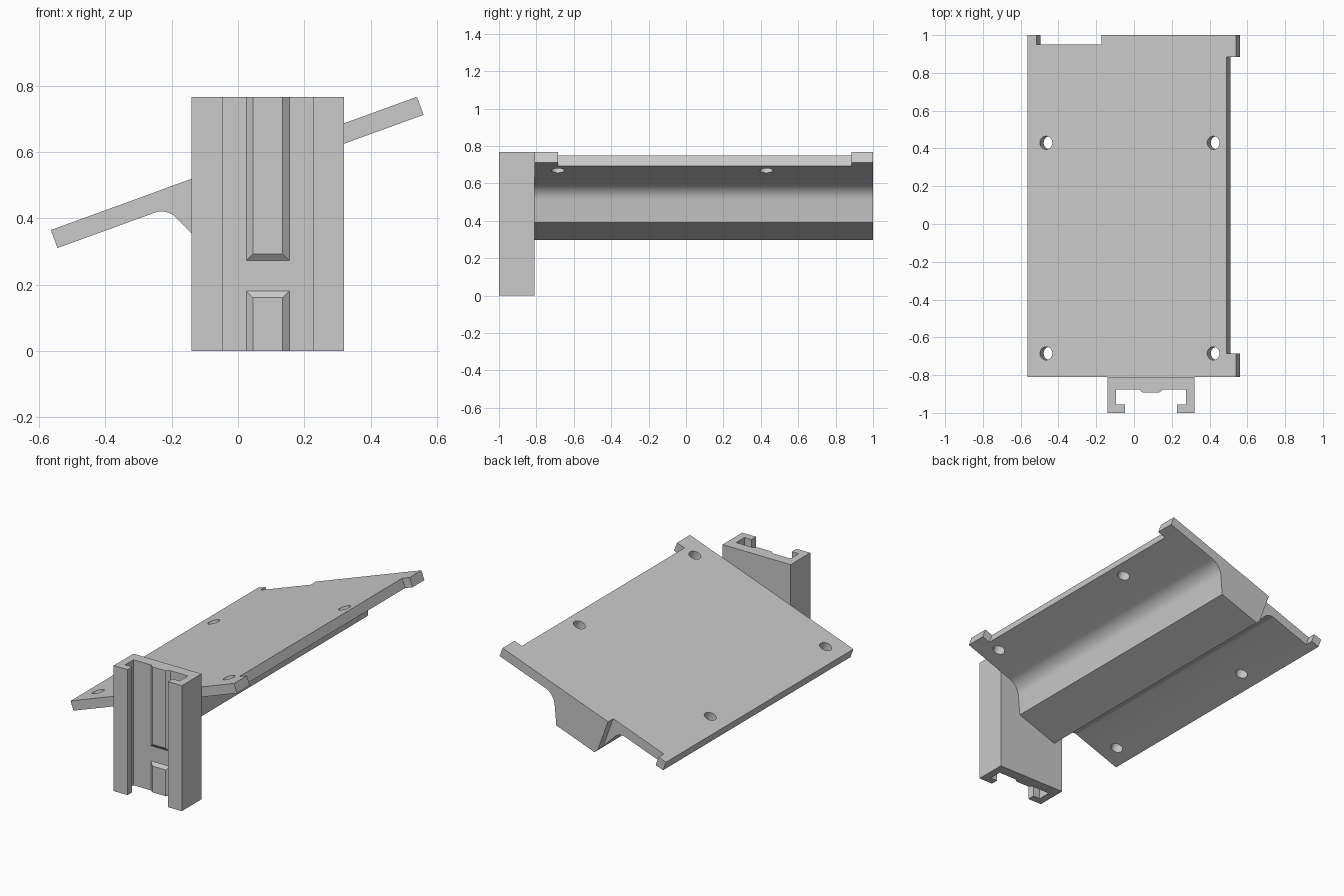
import bpy, bmesh, math
from mathutils import Vector, Matrix

if "Cube" in bpy.data.objects:
    bpy.data.objects.remove(bpy.data.objects["Cube"])

grey = bpy.data.materials.new("plain grey")
grey.use_nodes = True
COLOUR = (0.59, 0.59, 0.59, 1)
grey.diffuse_color = COLOUR
grey.node_tree.nodes["Principled BSDF"].inputs["Base Color"].default_value = COLOUR

TILT = Matrix.Rotation(math.radians(-20), 4, 'Y')


def finish(name, bm, matrix=None):
    bmesh.ops.recalc_face_normals(bm, faces=bm.faces)
    if matrix:
        bm.transform(matrix)
    mesh = bpy.data.meshes.new(name)
    bm.to_mesh(mesh)
    bm.free()
    mesh.materials.append(grey)
    obj = bpy.data.objects.new(name, mesh)
    bpy.context.collection.objects.link(obj)
    return obj


def loft(name, first, last, matrix=None):
    """Closed solid between two matching outlines of 3D corners."""
    bm = bmesh.new()
    a, b = ([bm.verts.new(p) for p in ring] for ring in (first, last))
    bm.faces.new(a)
    bm.faces.new(b)
    for i in range(len(a)):
        j = (i + 1) % len(a)
        bm.faces.new((a[i], a[j], b[j], b[i]))
    return finish(name, bm, matrix)


def prism(name, corners, move, matrix=None):
    return loft(name, corners, [Vector(c) + Vector(move) for c in corners], matrix)


def box(name, x, y, z, matrix=None):
    outline = [(x[0], y[0], z[0]), (x[1], y[0], z[0]), (x[1], y[1], z[0]), (x[0], y[1], z[0])]
    return prism(name, outline, (0, 0, z[1] - z[0]), matrix)


def fillet(before, corner, after, radius, steps=10):
    """Arc points that round a corner of an outline."""
    c = Vector(corner)
    a, b = (Vector(before) - c).normalized(), (Vector(after) - c).normalized()
    half = a.angle(b) / 2
    centre = c + (a + b).normalized() * radius / math.sin(half)
    start = c + a * radius / math.tan(half) - centre
    end = c + b * radius / math.tan(half) - centre
    return [tuple(centre + start.lerp(end, i / steps).normalized() * radius)
            for i in range(steps + 1)]


def cut(target, cutter):
    mod = target.modifiers.new("cut", 'BOOLEAN')
    mod.operation = 'DIFFERENCE'
    mod.solver = 'EXACT'
    mod.object = cutter
    cutter.hide_render = True
    bpy.context.view_layer.update()
    bpy.context.view_layer.objects.active = target
    bpy.ops.object.modifier_apply(modifier=mod.name)
    bpy.data.objects.remove(cutter)


# Tilted deck with the tapered rib beneath, drawn in the deck's own frame
LEFT, RIGHT, TOP, UNDER, RIB = -0.406, 0.77, 0.536, 0.478, 0.307
FRONT, BACK = -0.81, 1.0
outline = [(LEFT, TOP), (LEFT, UNDER)]
outline += fillet((LEFT, UNDER), (-0.055, UNDER), (0.025, RIB), 0.06)
outline += [(0.025, RIB), (0.30, RIB)]
outline += fillet((0.30, RIB), (0.38, UNDER), (RIGHT, UNDER), 0.1)
outline += [(RIGHT, UNDER), (RIGHT, TOP)]
deck = prism("deck_with_rib", [(u, FRONT, v) for u, v in outline], (0, BACK - FRONT, 0), TILT)

# Recess along the high edge and notch in the back edge
cut(deck, box("edge_cutter", (0.717, 0.9), (-0.685, 0.885), (0.4, 0.6), TILT))
cut(deck, box("notch_cutter", (-0.353, 0.011), (0.95, 1.1), (0.2, 0.6), TILT))

# Four mounting holes square to the deck
for u in (-0.30, 0.642):
    for y in (-0.685, 0.43):
        bm = bmesh.new()
        bmesh.ops.create_cone(bm, cap_ends=True, segments=32, radius1=0.035, radius2=0.035,
                              depth=0.2, matrix=Matrix.Translation((u, y, 0.507)))
        cut(deck, finish("hole_cutter", bm, TILT))

bpy.ops.object.select_all(action='DESELECT')
deck.select_set(True)
bpy.context.view_layer.objects.active = deck
bpy.ops.object.shade_smooth_by_angle(angle=math.radians(20))

# Upright clip with a C-shaped section
HEIGHT, MID = 0.767, 0.09
half = [(0.23, FRONT), (0.23, -1.0), (0.137, -1.0), (0.137, -0.955), (0.184, -0.955), (0.184, -0.875)]
section = [(MID + x, y) for x, y in half] + [(MID - x, y) for x, y in reversed(half)]
prism("clip_channel", [(x, y, 0) for x, y in section], (0, 0, HEIGHT))


# Bevelled ridges on the clip's inner face
def ridge(name, end, tip):
    crest_tip = tip + math.copysign(0.021, end - tip)
    rings = [[(MID - w, y, end), (MID + w, y, end), (MID + w, y, z), (MID - w, y, z)]
             for w, y, z in ((0.066, -0.874, tip), (0.045, -0.891, crest_tip))]
    loft(name, *rings)


ridge("upper_ridge", HEIGHT, 0.272)
ridge("lower_ridge", 0, 0.182)
